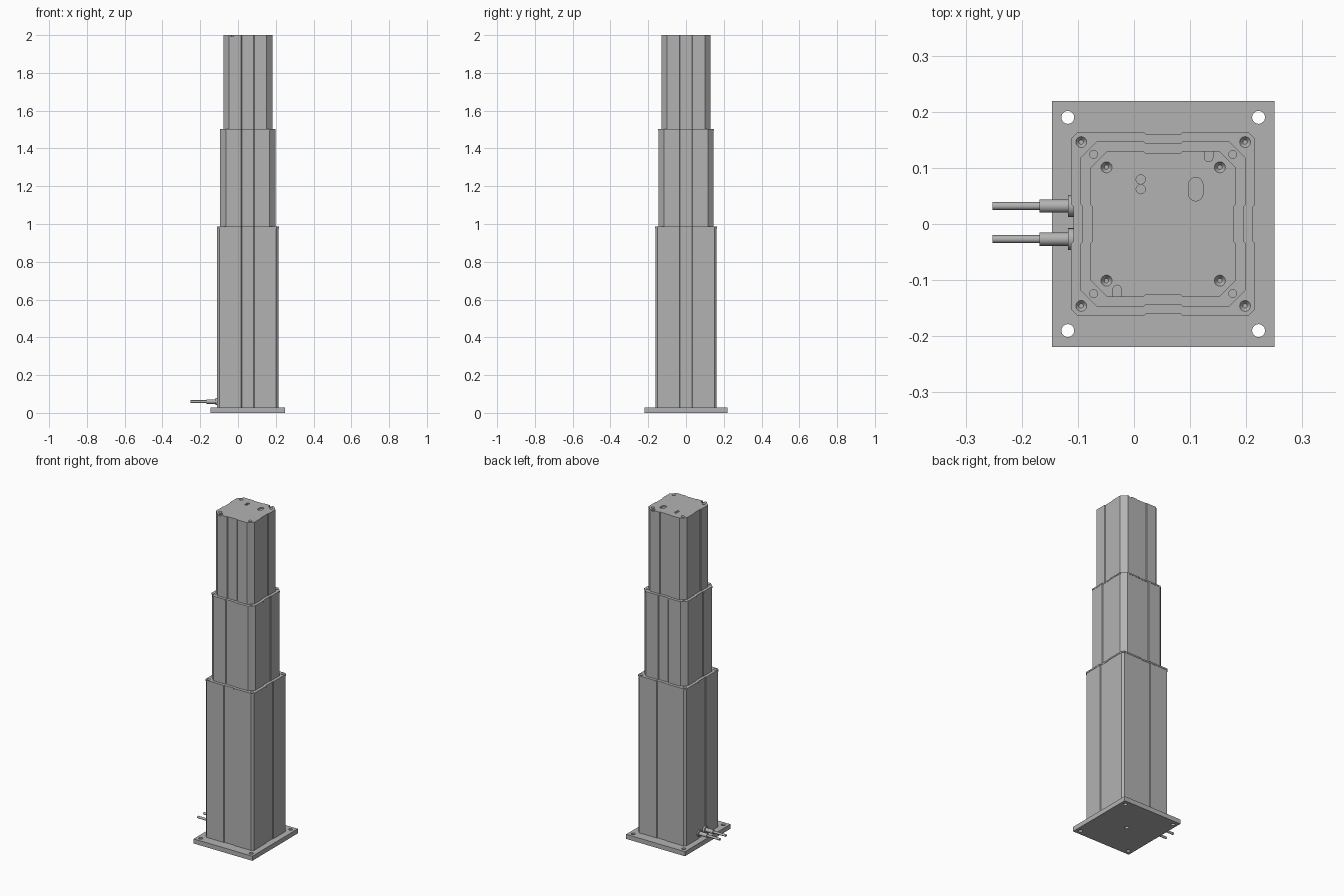
import bpy, bmesh, math
from mathutils import Matrix, Vector

if "Cube" in bpy.data.objects:
    bpy.data.objects.remove(bpy.data.objects["Cube"], do_unlink=True)

CX = 0.052  # column axis
metal = bpy.data.materials.new("aluminium_grey")
metal.use_nodes = True
metal.diffuse_color = (0.45, 0.45, 0.45, 1)
metal.node_tree.nodes["Principled BSDF"].inputs["Base Color"].default_value = metal.diffuse_color


def finish(name, bm, smooth=False):
    bmesh.ops.recalc_face_normals(bm, faces=bm.faces)
    mesh = bpy.data.meshes.new(name)
    bm.to_mesh(mesh)
    bm.free()
    mesh.materials.append(metal)
    ob = bpy.data.objects.new(name, mesh)
    bpy.context.collection.objects.link(ob)
    bpy.ops.object.select_all(action='DESELECT')
    ob.select_set(True)
    bpy.context.view_layer.objects.active = ob
    if smooth:
        bpy.ops.object.shade_smooth_by_angle(angle=math.radians(35))
    return ob


def extrude(bm, points, z0, z1):
    face = bm.faces.new([bm.verts.new((x, y, z0)) for x, y in points])
    ext = bmesh.ops.extrude_face_region(bm, geom=[face])
    verts = [v for v in ext["geom"] if isinstance(v, bmesh.types.BMVert)]
    bmesh.ops.translate(bm, verts=verts, vec=(0, 0, z1 - z0))


def section(half, chamfer, groove=0.004):
    """Chamfered square with a shallow wide groove in every side."""
    g, s = 0.031, 0.004
    side = [(half - chamfer, half), (g + s, half), (g, half - groove),
            (-g, half - groove), (-g - s, half), (chamfer - half, half)]
    pts = []
    for k in range(4):
        rot = Matrix.Rotation(k * math.pi / 2, 2)
        for p in side:
            q = rot @ Vector(p)
            pts.append((q.x + CX, q.y))
    return pts


def prism(name, points, z0, z1):
    bm = bmesh.new()
    extrude(bm, points, z0, z1)
    return finish(name, bm)


def cone(bm, x, y, z0, z1, r0, r1):
    bmesh.ops.create_cone(bm, cap_ends=True, segments=24, radius1=r0, radius2=r1,
                          depth=z1 - z0, matrix=Matrix.Translation((x, y, (z0 + z1) / 2)))


def slot(bm, x, y, width, length, z0, z1):
    """Upright rounded slot."""
    r, pts = width / 2, []
    for end, start in ((1, 0), (-1, math.pi)):
        for i in range(9):
            a = start + i * math.pi / 8
            pts.append((x + r * math.cos(a), y + end * (length / 2 - r) + r * math.sin(a)))
    extrude(bm, pts, z0, z1)


def corners(half_x, half_y):
    return [(CX + sx * half_x, sy * half_y) for sx in (-1, 1) for sy in (-1, 1)]


def cut(ob, bm):
    cutter = finish("cutter", bm)
    cutter.hide_render = True
    mod = ob.modifiers.new("holes", 'BOOLEAN')
    mod.operation = 'DIFFERENCE'
    mod.solver = 'EXACT'
    mod.object = cutter
    bpy.context.view_layer.objects.active = ob
    bpy.ops.object.modifier_apply(modifier=mod.name)
    bpy.data.objects.remove(cutter, do_unlink=True)


# Base plate with bolt holes and a centre hole underneath
w, d = 0.198, 0.219
base = prism("base_plate", [(CX - w, -d), (CX + w, -d), (CX + w, d), (CX - w, d)], 0, 0.028)
bm = bmesh.new()
for x, y in corners(0.17, 0.19):
    cone(bm, x, y, -0.01, 0.04, 0.0115, 0.0115)
cone(bm, CX, 0, -0.01, 0.02, 0.012, 0.012)
cut(base, bm)

# Three telescoping tubes
prism("outer_tube", section(0.162, 0.012), 0.028, 0.977)
prism("middle_tube", section(0.146, 0.03), 0.97, 1.494)
prism("inner_tube", section(0.130, 0.03), 1.48, 1.99)

# End caps with countersunk screw holes
outer_cap = prism("outer_cap", section(0.164, 0.012), 0.977, 0.986)
bm = bmesh.new()
for x, y in corners(0.146, 0.146):
    cone(bm, x, y, 0.979, 0.987, 0.004, 0.0105)
cut(outer_cap, bm)

middle_cap = prism("middle_cap", section(0.1475, 0.03), 1.494, 1.502)
bm = bmesh.new()
for x, y in corners(0.124, 0.124):
    cone(bm, x, y, 1.499, 1.51, 0.007, 0.007)
cut(middle_cap, bm)

# Top plate with screws, connector slots and edge notches
top = prism("top_plate", section(0.130, 0.03), 1.988, 2.0)
bm = bmesh.new()
for x, y in corners(0.101, 0.101):
    cone(bm, x, y, 1.991, 2.001, 0.004, 0.0105)
for y in (0.062, 0.0795):
    cone(bm, 0.012, y, 1.992, 2.01, 0.0082, 0.0082)
slot(bm, 0.11, 0.062, 0.026, 0.042, 1.992, 2.01)
slot(bm, 0.133, 0.132, 0.015, 0.042, 1.992, 2.01)
slot(bm, -0.03, -0.13, 0.015, 0.042, 1.992, 2.01)
cut(top, bm)

# Cables with strain relief on the right side
for label, y in (("rear", 0.032), ("front", -0.027)):
    for part, x0, x1, r in (("cable", -0.252, -0.16, 0.007),
                            ("cable_sleeve", -0.168, -0.115, 0.0118),
                            ("cable_flange", -0.118, -0.105, 0.0195)):
        bm = bmesh.new()
        cone(bm, 0, 0, x0, x1, r, r)
        bm.transform(Matrix.Translation((0, y, 0.06)) @ Matrix.Rotation(math.pi / 2, 4, 'Y'))
        finish(f"{label}_{part}", bm, smooth=True)
